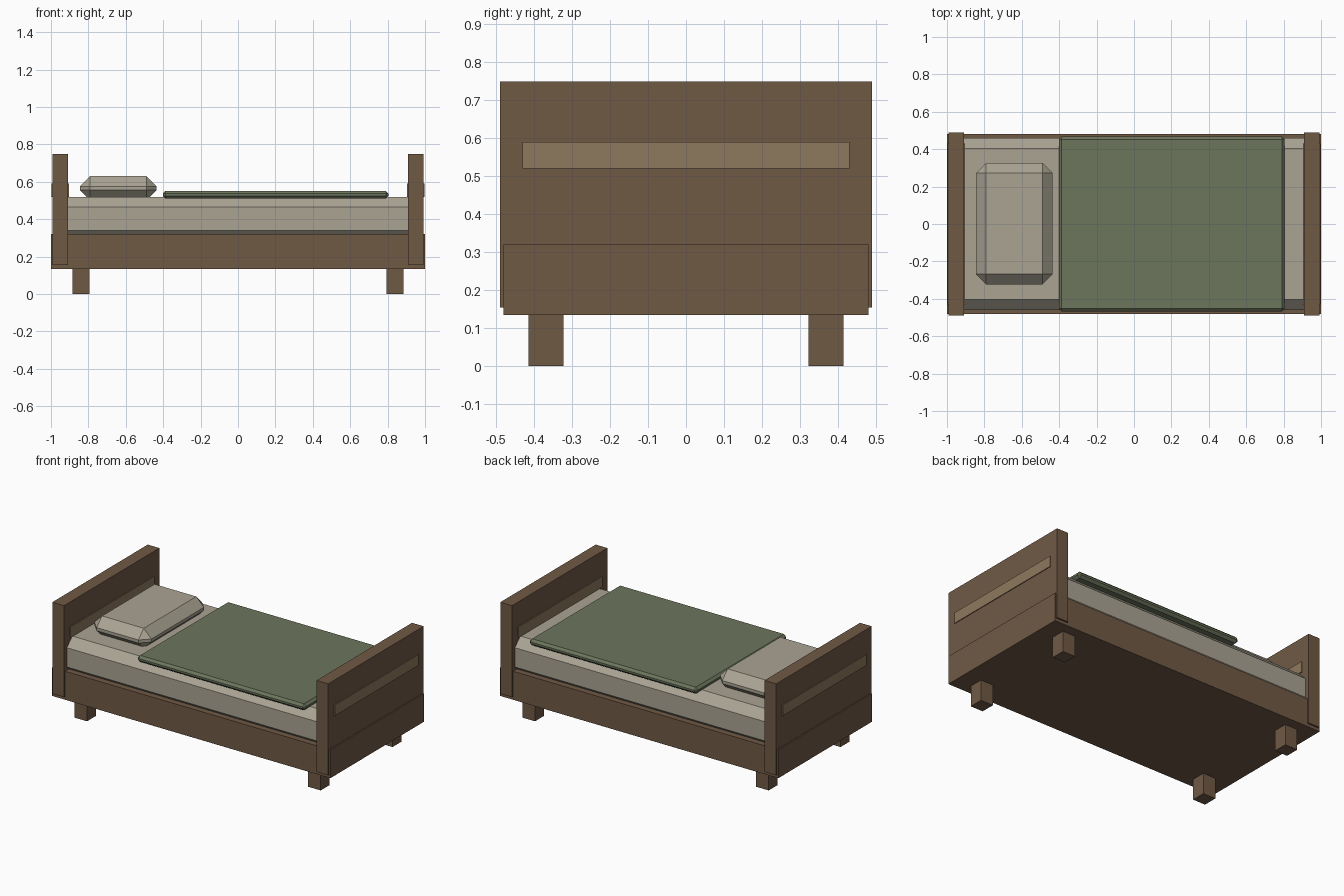
import bpy

if "Cube" in bpy.data.objects:
    bpy.data.objects.remove(bpy.data.objects["Cube"])


def material(name, rgb):
    m = bpy.data.materials.new(name)
    m.diffuse_color = (*rgb, 1)
    m.use_nodes = True
    m.node_tree.nodes["Principled BSDF"].inputs["Base Color"].default_value = m.diffuse_color
    return m


wood = material("wood", (0.16, 0.10, 0.06))
light_wood = material("light wood", (0.27, 0.19, 0.11))
linen = material("linen", (0.40, 0.37, 0.29))
green = material("green cloth", (0.15, 0.18, 0.11))


def box(name, x, y, z, mat, bevel=0):
    """Box from (min, max) ranges, optionally with chamfered edges."""
    bpy.ops.mesh.primitive_cube_add(
        size=1, location=[(a + b) / 2 for a, b in (x, y, z)])
    ob = bpy.context.object
    ob.name = name
    ob.scale = [b - a for a, b in (x, y, z)]
    bpy.ops.object.transform_apply(location=False, rotation=False, scale=True)
    ob.data.materials.append(mat)
    if bevel:
        mod = ob.modifiers.new("chamfer", 'BEVEL')
        mod.width = bevel
        mod.segments = 1
    return ob


# Base frame
box("bed_frame", (-1, 1), (-0.48, 0.48), (0.135, 0.32), wood)

# End boards with a lighter inlay strip, and the legs below
for s, board, end in ((-1, "headboard", "head"), (1, "footboard", "foot")):
    box(board, sorted((s * 0.908, s * 0.992)), (-0.49, 0.49), (0.155, 0.75), wood)
    box(board + "_strip", sorted((s * 0.903, s * 0.997)),
        (-0.43, 0.43), (0.52, 0.59), light_wood)
    for t, side in ((-1, "front"), (1, "back")):
        box(f"{end}_{side}_leg", sorted((s * 0.795, s * 0.885)),
            sorted((t * 0.323, t * 0.415)), (0, 0.15), wood)

# Bedding
box("mattress", (-0.97, 0.97), (-0.46, 0.46), (0.285, 0.52), linen, 0.055)
box("pillow", (-0.845, -0.435), (-0.323, 0.327), (0.50, 0.63), linen, 0.055)
box("blanket", (-0.402, 0.805), (-0.467, 0.467), (0.51, 0.552), green, 0.015)
